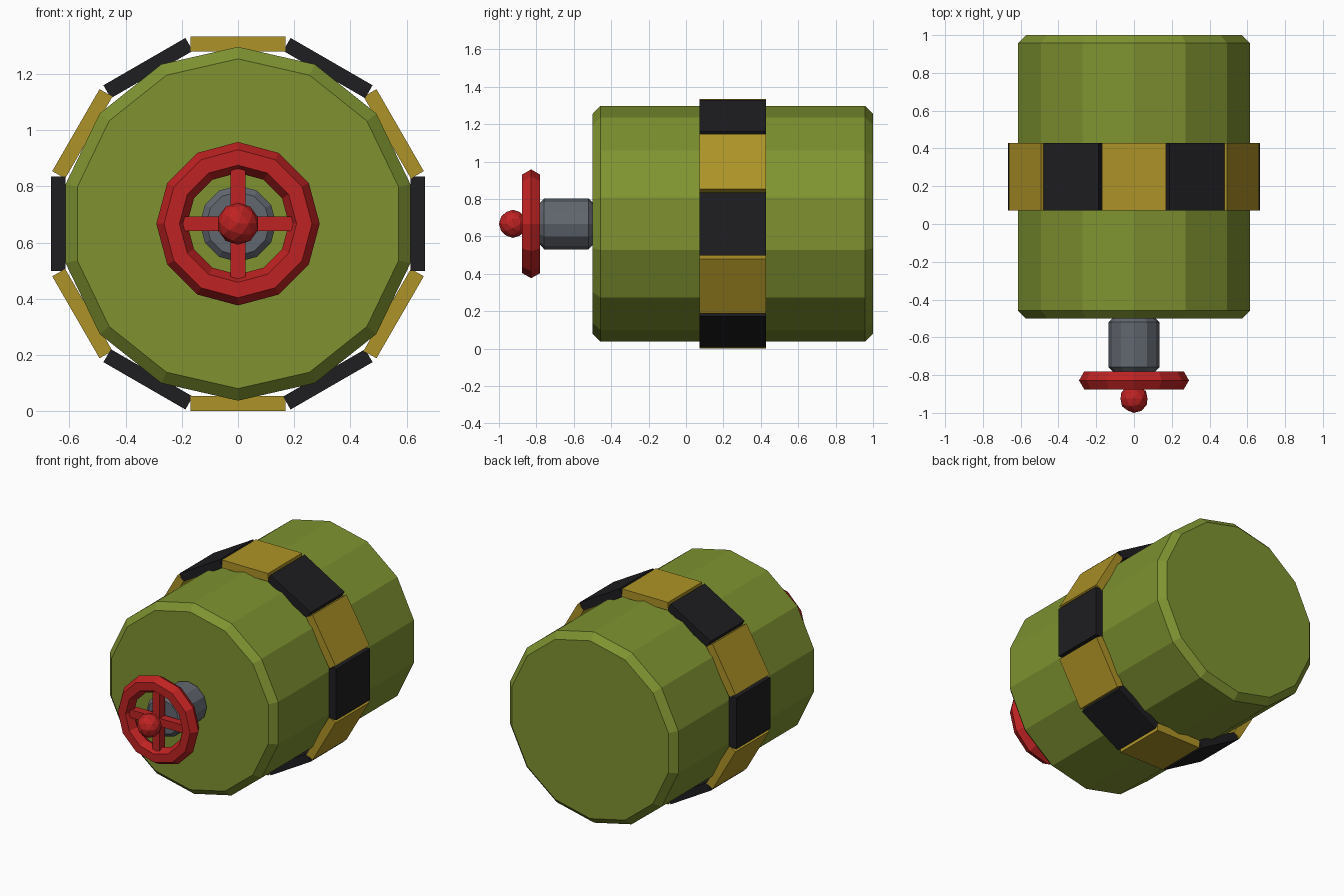
import bpy
from math import radians, sin, cos

if "Cube" in bpy.data.objects:
    bpy.data.objects.remove(bpy.data.objects["Cube"])

CZ = 0.667  # height of the main axis


def material(name, rgb):
    m = bpy.data.materials.new(name)
    m.diffuse_color = (*rgb, 1)
    m.use_nodes = True
    m.node_tree.nodes["Principled BSDF"].inputs["Base Color"].default_value = m.diffuse_color
    return m


OLIVE = material("olive", (0.21, 0.29, 0.03))
YELLOW = material("yellow", (0.42, 0.29, 0.02))
BLACK = material("black", (0.013, 0.013, 0.015))
RED = material("red", (0.52, 0.016, 0.016))
STEEL = material("steel", (0.12, 0.135, 0.16))


def finish(name, mat):
    ob = bpy.context.object
    ob.name = name
    ob.data.materials.append(mat)
    return ob


def drum(name, mat, y0, y1, radius, sides, chamfer):
    """Faceted cylinder along y with chamfered rims."""
    bpy.ops.mesh.primitive_cylinder_add(
        vertices=sides, radius=radius, depth=y1 - y0,
        location=(0, (y0 + y1) / 2, CZ), rotation=(radians(90), 0, 0))
    ob = finish(name, mat)
    bev = ob.modifiers.new("rim_chamfer", 'BEVEL')
    bev.width = chamfer
    bev.segments = 1
    bev.limit_method = 'ANGLE'
    bev.angle_limit = radians(50)
    return ob


def box(name, mat, loc, size, turn=0):
    bpy.ops.mesh.primitive_cube_add(size=1, location=loc, rotation=(0, turn, 0))
    ob = finish(name, mat)
    ob.scale = size
    return ob


# Main tank and the valve neck
drum("tank_body", OLIVE, -0.5, 1.0, 0.63, 14, 0.042)
drum("valve_neck", STEEL, -0.78, -0.498, 0.136, 12, 0.022)

# Warning band of alternating plates
for i in range(12):
    a = radians(30 * i)
    r = 0.64
    box(f"band_plate_{i + 1}", BLACK if i % 2 else YELLOW,
        (r * sin(a), 0.25, CZ + r * cos(a)), (0.337, 0.355, 0.053), a)

# Hand wheel: rim, crossed spokes and hub knob
WY = -0.828
bpy.ops.mesh.primitive_torus_add(
    major_segments=12, minor_segments=6, major_radius=0.236, minor_radius=0.055,
    location=(0, WY, CZ), rotation=(radians(90), 0, 0))
finish("wheel_rim", RED)
for i in range(2):
    box(f"wheel_spoke_{i + 1}", RED, (0, WY, CZ), (0.45, 0.053, 0.053), radians(90 * i))
bpy.ops.mesh.primitive_ico_sphere_add(
    subdivisions=2, radius=0.075, location=(0, -0.925, CZ), rotation=(radians(90), 0, 0))
finish("wheel_hub", RED)
